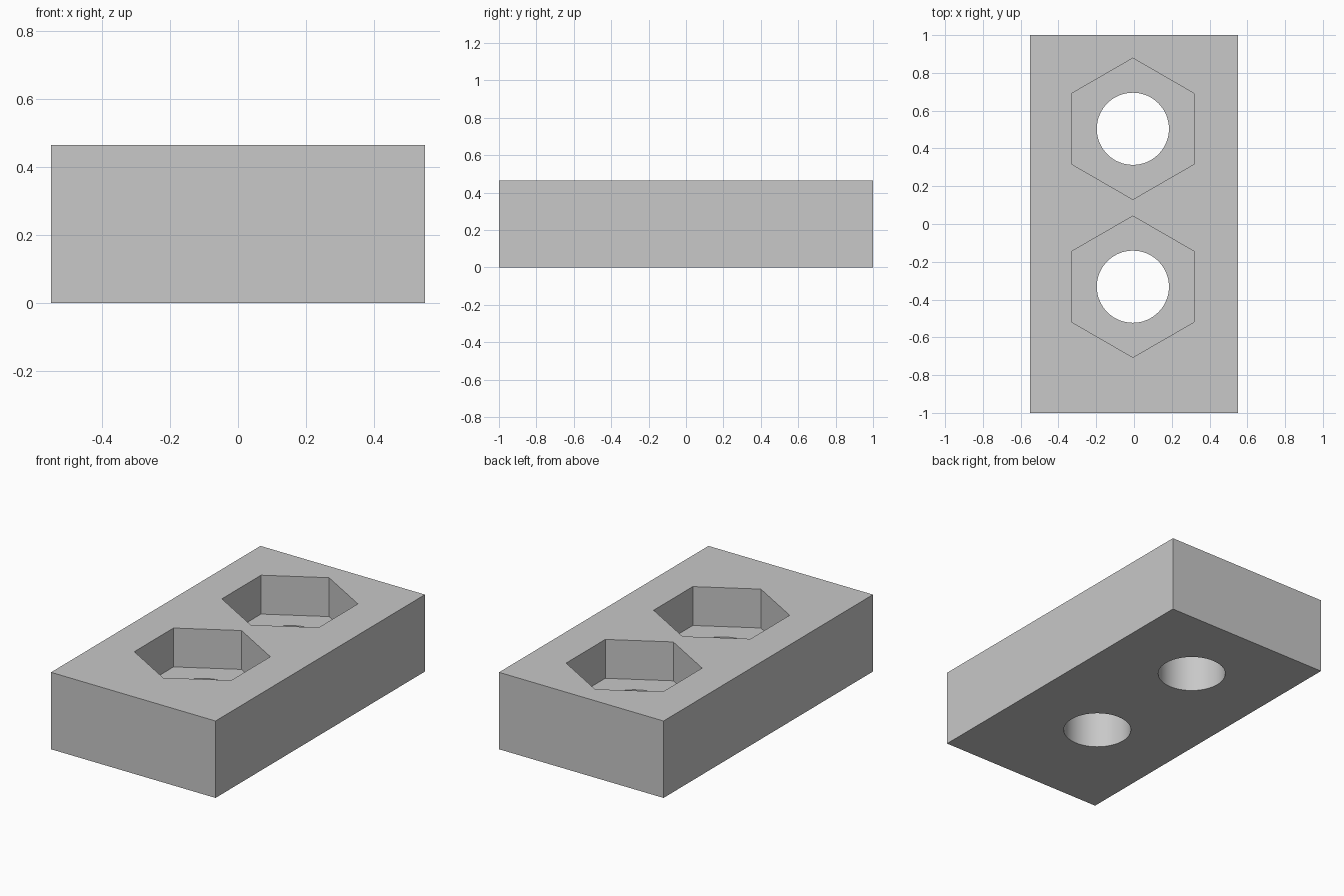
import bpy
import math

WIDTH, LENGTH, HEIGHT = 1.1, 2.0, 0.465
HOLE_X = -0.006
HOLE_YS = (0.504, -0.332)
HEX_RADIUS, HOLE_RADIUS = 0.374, 0.191
POCKET_FLOOR = 0.23

cube = bpy.data.objects.get("Cube")
if cube:
    bpy.data.objects.remove(cube, do_unlink=True)

grey = bpy.data.materials.new("plain_grey")
grey.use_nodes = True
colour = (0.58, 0.58, 0.58, 1.0)
grey.diffuse_color = colour
grey.node_tree.nodes["Principled BSDF"].inputs["Base Color"].default_value = colour


def cut_prism(target, sides, radius, y, bottom, top):
    """Cut an upright prism out of the target, one corner pointing along y."""
    bpy.ops.mesh.primitive_cylinder_add(
        vertices=sides, radius=radius, depth=top - bottom,
        location=(HOLE_X, y, (top + bottom) / 2))
    cutter = bpy.context.object
    cutter.name = "cutter"
    cutter.hide_render = True
    cutter.data.materials.append(grey)
    mod = target.modifiers.new("cut", 'BOOLEAN')
    mod.operation = 'DIFFERENCE'
    mod.solver = 'EXACT'
    mod.object = cutter
    bpy.context.view_layer.objects.active = target
    bpy.ops.object.modifier_apply(modifier=mod.name)
    bpy.data.objects.remove(cutter, do_unlink=True)


# Rectangular block
bpy.ops.mesh.primitive_cube_add(size=1, location=(0, 0, HEIGHT / 2))
block = bpy.context.object
block.name = "block"
block.scale = (WIDTH, LENGTH, HEIGHT)
bpy.ops.object.transform_apply(location=True, rotation=False, scale=True)
block.data.materials.append(grey)

# Hexagonal pockets with round through holes
for y in HOLE_YS:
    cut_prism(block, 6, HEX_RADIUS, y, POCKET_FLOOR, HEIGHT + 0.1)
    cut_prism(block, 64, HOLE_RADIUS, y, -0.1, HEIGHT + 0.1)

# Smooth hole walls, sharp everywhere else
bpy.ops.object.select_all(action='DESELECT')
block.select_set(True)
bpy.context.view_layer.objects.active = block
bpy.ops.object.shade_smooth_by_angle(angle=math.radians(30))
